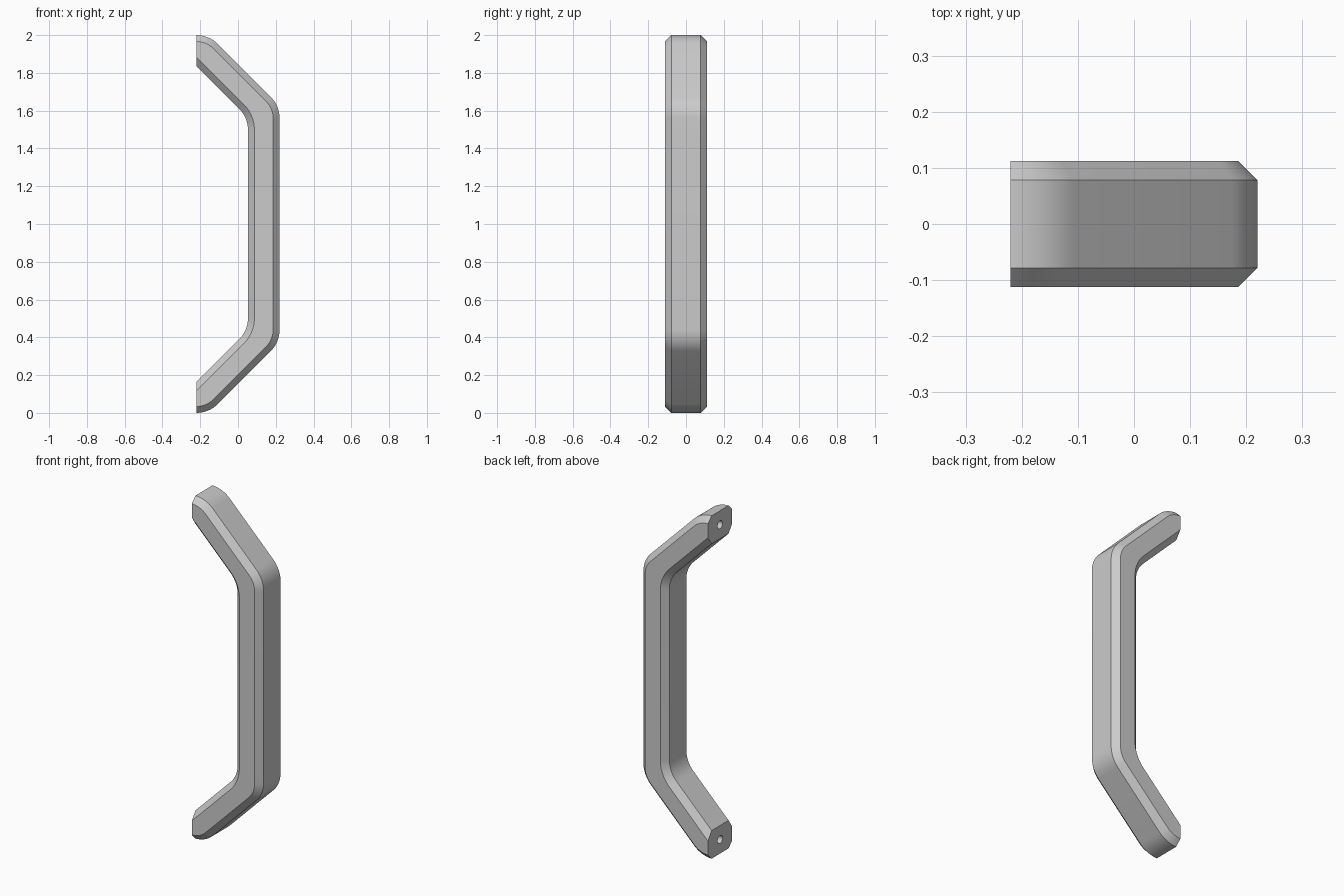
import bpy, bmesh
from math import sin, cos, radians, pi
from mathutils import Matrix

if "Cube" in bpy.data.objects:
    bpy.data.objects.remove(bpy.data.objects["Cube"], do_unlink=True)

BACK = -0.22      # mounting plane
BEND = 0.16       # bend radius
CHAMFER = 0.034
HALF = 0.112      # half thickness
STEPS = 10

grey = bpy.data.materials.new("grey")
grey.use_nodes = True
colour = (0.6, 0.6, 0.6, 1)
grey.diffuse_color = colour
grey.node_tree.nodes["Principled BSDF"].inputs["Base Color"].default_value = colour


def arc(cx, cz, r, a0, a1):
    angles = [radians(a0 + (a1 - a0) * i / STEPS) for i in range(STEPS + 1)]
    return [(cx + r * cos(a), cz + r * sin(a)) for a in angles]


def flip(points):
    return [(x, 2 - z) for x, z in reversed(points)]


def outline(d):
    """Side outline of the handle, moved inwards by d."""
    outer = arc(BACK, 2 - BEND, BEND - d, 90, 45)
    outer += arc(0.22 - BEND, 1.56, BEND - d, 45, 0)
    inner = arc(0.053 - BEND, 1.497, BEND + d, 0, 45)
    x, z = inner[-1]
    inner.append((BACK, z + x - BACK))
    return outer + flip(outer) + flip(inner) + inner


# Handle body: chamfered sweep of the outline across the thickness
bm = bmesh.new()
layers = [(-HALF, CHAMFER), (CHAMFER - HALF, 0), (HALF - CHAMFER, 0), (HALF, CHAMFER)]
loops = [[bm.verts.new((x, y, z)) for x, z in outline(d)] for y, d in layers]
for a, b in zip(loops, loops[1:]):
    for i in range(len(a)):
        j = (i + 1) % len(a)
        bm.faces.new((a[i], a[j], b[j], b[i]))
bm.faces.new(loops[0])
bm.faces.new(loops[-1])
bmesh.ops.recalc_face_normals(bm, faces=bm.faces)
ends = [f for f in bm.faces if all(abs(v.co.x - BACK) < 1e-5 for v in f.verts)]
bmesh.ops.dissolve_faces(bm, faces=ends)
mesh = bpy.data.meshes.new("handle")
bm.to_mesh(mesh)
bm.free()
mesh.materials.append(grey)
handle = bpy.data.objects.new("handle", mesh)
bpy.context.collection.objects.link(handle)

# Screw holes in both mounting faces
bm = bmesh.new()
for z in (0.082, 1.918):
    place = Matrix.Translation((BACK, 0, z)) @ Matrix.Rotation(pi / 2, 4, "Y")
    bmesh.ops.create_cone(bm, cap_ends=True, segments=24, radius1=0.023,
                          radius2=0.023, depth=0.2, matrix=place)
mesh = bpy.data.meshes.new("screw_hole_cutter")
bm.to_mesh(mesh)
bm.free()
mesh.materials.append(grey)
cutter = bpy.data.objects.new("screw_hole_cutter", mesh)
bpy.context.collection.objects.link(cutter)
cutter.hide_render = True

cut = handle.modifiers.new("screw_holes", "BOOLEAN")
cut.object = cutter
cut.operation = "DIFFERENCE"
cut.solver = "EXACT"
bpy.ops.object.select_all(action="DESELECT")
handle.select_set(True)
bpy.context.view_layer.objects.active = handle
bpy.ops.object.modifier_apply(modifier=cut.name)
bpy.data.objects.remove(cutter, do_unlink=True)
bpy.ops.object.shade_smooth_by_angle(angle=radians(30))
